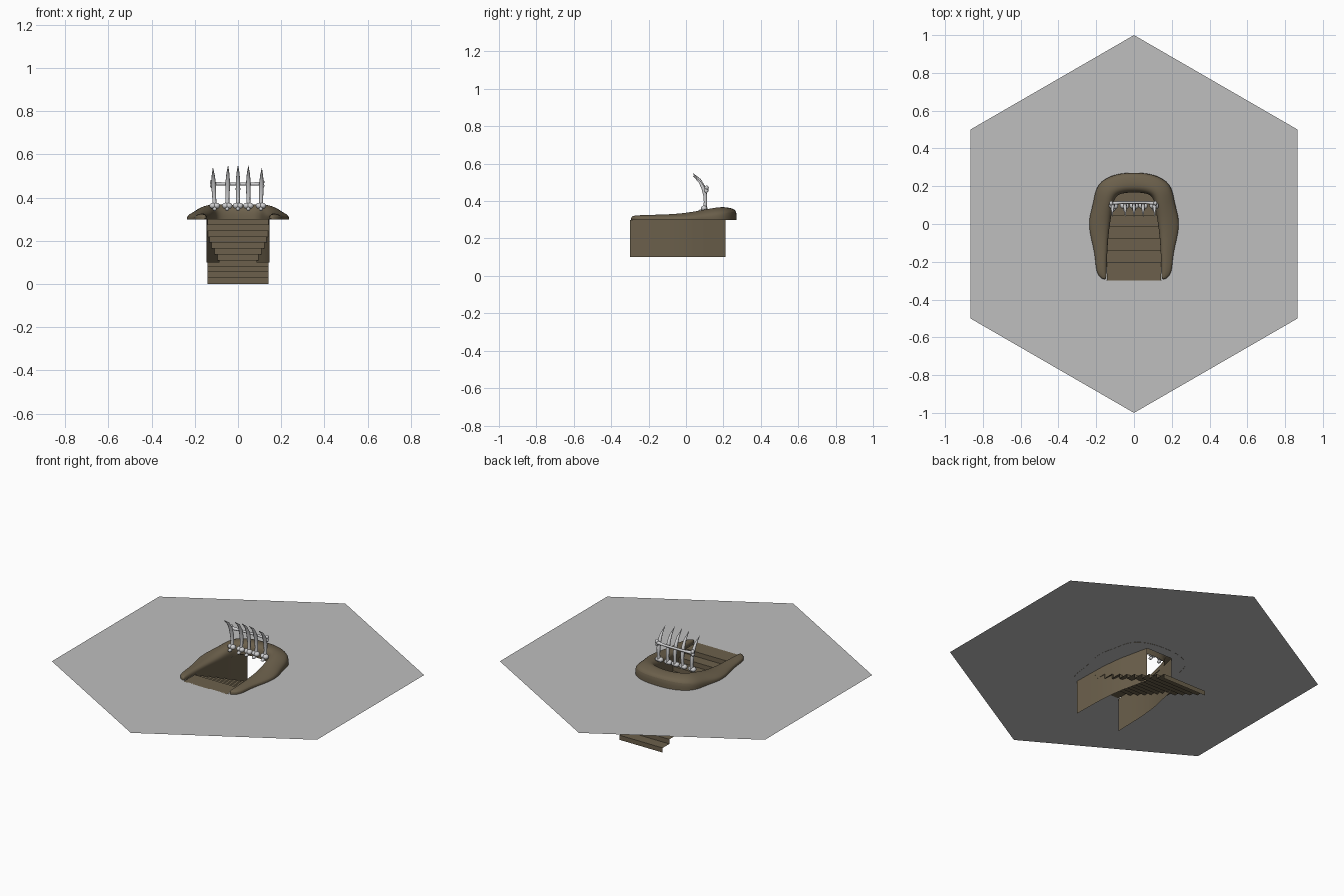
import bpy, bmesh, math
from mathutils import Vector

if "Cube" in bpy.data.objects:
    bpy.data.objects.remove(bpy.data.objects["Cube"])

G = 0.3  # ground level of the hex tile


def material(name, rgb):
    m = bpy.data.materials.new(name)
    m.diffuse_color = (*rgb, 1)
    m.use_nodes = True
    m.node_tree.nodes["Principled BSDF"].inputs["Base Color"].default_value = m.diffuse_color
    return m


STONE = material("grey_ground", (0.52, 0.52, 0.52))
EARTH = material("brown_earth", (0.15, 0.118, 0.072))
BONE = material("pale_bone", (0.62, 0.62, 0.63))


def finish(name, bm, mat, smooth=None):
    me = bpy.data.meshes.new(name)
    bm.to_mesh(me)
    bm.free()
    me.materials.append(mat)
    ob = bpy.data.objects.new(name, me)
    bpy.context.collection.objects.link(ob)
    if smooth:
        bpy.ops.object.select_all(action='DESELECT')
        ob.select_set(True)
        bpy.context.view_layer.objects.active = ob
        bpy.ops.object.shade_smooth_by_angle(angle=math.radians(smooth))
    return ob


def loft(bm, sections, closed=False):
    """Joins rows of points with quads; returns the vertex rows."""
    rows = [[bm.verts.new(p) for p in s] for s in sections]
    n = len(rows[0])
    for a, b in zip(rows, rows[1:]):
        for i in range(n if closed else n - 1):
            j = (i + 1) % n
            bm.faces.new((a[i], a[j], b[j], b[i]))
    return rows


def tube(bm, pts, radii, sides=10):
    """Round tapered tube along a path lying in one plane."""
    pts = [Vector(p) for p in pts]
    secs = []
    for k, (p, r) in enumerate(zip(pts, radii)):
        t = (pts[min(k + 1, len(pts) - 1)] - pts[max(k - 1, 0)]).normalized()
        u = Vector((1, 0, 0)) if abs(t.x) < 0.7 else Vector((0, 1, 0))
        v = t.cross(u).normalized()
        u = v.cross(t)
        secs.append([p + r * (math.cos(a) * u + math.sin(a) * v)
                     for a in (2 * math.pi * i / sides for i in range(sides))])
    rows = loft(bm, secs, True)
    bm.faces.new(rows[0][::-1])
    bm.faces.new(rows[-1])
    bmesh.ops.recalc_face_normals(bm, faces=bm.faces[:])


def ball(bm, c, s):
    new = bmesh.ops.create_uvsphere(bm, u_segments=10, v_segments=6, radius=1)["verts"]
    for v in new:
        v.co = Vector((v.co.x * s[0] + c[0], v.co.y * s[1] + c[1], v.co.z * s[2] + c[2]))


# plan of the pit's right side, front to back
WALL = [(.145, -.30), (.143, -.2), (.14, -.1), (.132, -.014), (.122, .05),
        (.11, .10), (.097, .16), (.085, .21)]

# hex ground tile with an opening for the pit
bm = bmesh.new()
hexagon = [(math.sin(k * math.pi / 3), math.cos(k * math.pi / 3)) for k in range(6)]
hole = WALL + [(-x, y) for x, y in reversed(WALL)]
edges = []
for ring in (hexagon, hole):
    vs = [bm.verts.new((x, y, G)) for x, y in ring]
    edges += [bm.edges.new((vs[i], vs[(i + 1) % len(vs)])) for i in range(len(vs))]
bmesh.ops.triangle_fill(bm, use_beauty=True, use_dissolve=False, edges=edges, normal=(0, 0, 1))
for f in bm.faces:
    f.normal_update()
    if f.normal.z < 0:
        f.normal_flip()
finish("ground_tile", bm, STONE)

# pit walls, thin sheets
bm = bmesh.new()
for s in (1, -1):
    loft(bm, [[(s * x, y, G), (s * x, y, 0.1)][::s] for x, y in WALL])
finish("pit_walls", bm, EARTH, 40)

# stairs going down to the back, a thin folded sheet
N, Y0, Y1 = 11, -0.2, 0.42
profile = [(-.305, G), (Y0, G)]
for k in range(N):
    z = G * (1 - (k + 1) / N)
    profile.append((Y0 + (Y1 - Y0) * k / (N - 1), z))
    if k < N - 1:
        profile.append((Y0 + (Y1 - Y0) * (k + 1) / (N - 1), z))
bm = bmesh.new()
loft(bm, [[(-.142, y, z), (.142, y, z)] for y, z in profile])
finish("stairs", bm, EARTH)

# earth rim: inner point, outer point, crest height, outer lip height
RIM = [(.146, -.297, .168, -.292, .320, .312),
       (.145, -.25, .202, -.262, .326, .314),
       (.142, -.15, .205, -.16, .328, .314),
       (.135, -.05, .230, -.07, .332, .314),
       (.123, .03, .243, .02, .342, .315),
       (.112, .10, .213, .11, .358, .325),
       (.098, .15, .202, .215, .370, .340),
       (.055, .165, .10, .268, .370, .350),
       (0, .168, 0, .272, .367, .352)]


def rim_section(s, ix, iy, ox, oy, crest, lip):
    shape = [(0, G), (0, G + (crest - G) * .55), (.15, G + (crest - G) * .92),
             (.42, crest), (.75, crest * .6 + lip * .4), (1, lip), (1, G - .001)]
    return [(s * (ix + (ox - ix) * t), iy + (oy - iy) * t, z) for t, z in shape]


bm = bmesh.new()
secs = [rim_section(1, *r) for r in RIM] + [rim_section(-1, *r) for r in RIM[-2::-1]]
rows = loft(bm, secs)
bm.faces.new(rows[0])
bm.faces.new(rows[-1])
bmesh.ops.recalc_face_normals(bm, faces=bm.faces[:])
if sum(f.normal.z * f.calc_area() for f in bm.faces) < 0:
    bmesh.ops.reverse_faces(bm, faces=bm.faces[:])
rim = finish("earth_rim", bm, EARTH, 60)
sub = rim.modifiers.new("soften", 'SUBSURF')
sub.levels = sub.render_levels = 2

# row of curved fangs with knuckle roots
for i, (x, h) in enumerate([(-.108, .95), (-.05, 1), (0, 1.01), (.048, 1), (.106, .94)]):
    bm = bmesh.new()
    path = [(.100, .0), (.104, .045), (.102, .085), (.092, .125), (.074, .160), (.037, .195)]
    lean = .008 if x < -.07 else (-.004 if x < -.02 else 0)
    tube(bm, [(x - lean * z / .195 + (.004 if x > .07 else 0) * z / .195, y, .352 + z * h)
              for y, z in path], [.010, .009, .0105, .010, .007, .0008])
    ball(bm, (x - .009, .098, .362), (.016, .017, .014))
    ball(bm, (x + .009, .096, .362), (.016, .017, .014))
    ball(bm, (x, .080, .347), (.010, .014, .009))
    finish(f"fang_{i + 1}", bm, BONE, 50)

# bone crossbar tied behind the fangs
bm = bmesh.new()
tube(bm, [(-.118, .110, .464), (-.06, .114, .463), (.06, .114, .463), (.112, .110, .464)],
     [.010, .007, .007, .010])
for s, x in ((-1, -.121), (1, .113)):
    ball(bm, (x, .110, .472), (.010, .012, .011))
    ball(bm, (x, .108, .455), (.010, .012, .011))
finish("bone_crossbar", bm, BONE, 50)
